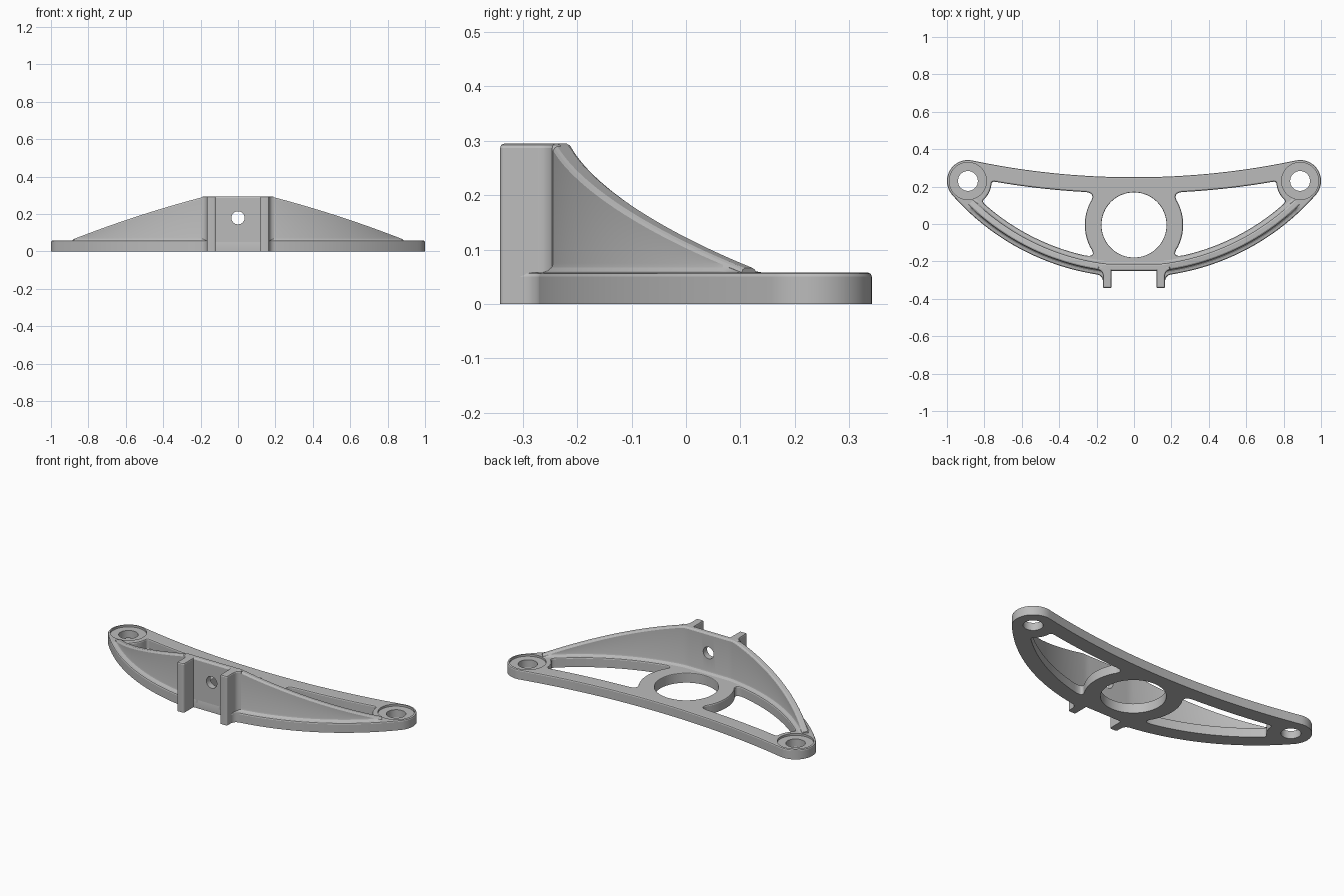
import bpy, bmesh, math
from mathutils import Vector as V

cube = bpy.data.objects.get("Cube")
if cube:
    bpy.data.objects.remove(cube)

grey = bpy.data.materials.new("plain_grey")
grey.use_nodes = True
grey.diffuse_color = (0.5, 0.5, 0.5, 1)
grey.node_tree.nodes["Principled BSDF"].inputs["Base Color"].default_value = (0.5, 0.5, 0.5, 1)

PLATE, TOP = 0.058, 0.295            # plate thickness, overall height
BOSS, BOSS_R = V((0.888, 0.23)), 0.112
FRONT, FRONT_R = V((0, 1.006)), 1.291  # centre of the front arcs
BACK = V((0, 4.41))                    # centre of the back arcs
RING = V((0, -0.005))


def finish(name, bm):
    bmesh.ops.recalc_face_normals(bm, faces=bm.faces)
    mesh = bpy.data.meshes.new(name)
    bm.to_mesh(mesh)
    bm.free()
    obj = bpy.data.objects.new(name, mesh)
    bpy.context.collection.objects.link(obj)
    mesh.materials.append(grey)
    return obj


def smooth(obj):
    bpy.ops.object.select_all(action='DESELECT')
    obj.select_set(True)
    bpy.context.view_layer.objects.active = obj
    bpy.ops.object.shade_smooth_by_angle(angle=math.radians(20))


def arc(centre, p, q, n=24):
    """Points from p to q, turning the short way round centre."""
    a, b = V(p) - centre, V(q) - centre
    start = math.atan2(a.y, a.x)
    turn = math.remainder(math.atan2(b.y, b.x) - start, math.tau)
    pts = []
    for i in range(n + 1):
        t = i / n
        r = a.length + (b.length - a.length) * t
        pts.append(centre + r * V((math.cos(start + turn * t), math.sin(start + turn * t))))
    return pts


def circle(centre, r, n=64):
    return [centre + r * V((math.cos(math.tau * i / n), math.sin(math.tau * i / n))) for i in range(n)]


def mirror(pts):
    return [V((-p.x, p.y)) for p in reversed(pts)]


def bend(p, c, q, n=8):
    return [p * (1 - t) ** 2 + c * 2 * t * (1 - t) + q * t * t for t in (i / n for i in range(n + 1))]


def rounded(edges, trims):
    """Join edge polylines into a loop, rounding the corner at each end."""
    cut = []
    for i, e in enumerate(edges):
        a, b = trims[i - 1], trims[i]
        cut.append([p for p in e if (p - e[0]).length > a and (p - e[-1]).length > b])
    loop = []
    for i, e in enumerate(cut):
        loop += e[1:-1] + bend(e[-1], edges[i][-1], cut[(i + 1) % len(cut)][0])
    return loop


def inset(loop, d):
    """Move a loop to its left by d."""
    out = []
    for i, p in enumerate(loop):
        a = (p - loop[i - 1]).normalized()
        b = (loop[(i + 1) % len(loop)] - p).normalized()
        n = V((-a.y - b.y, a.x + b.x)).normalized()
        out.append(p + n * d)
    return out


def soft_edge(h, r=0.008):
    return [(0, 0), (0, h - r), (r * 0.3, h - r * 0.3), (r, h)]


def slab(name, outer, profile, holes=()):
    """Upright slab: each loop climbs its own (inset, height) profile."""
    bm = bmesh.new()
    ends = ([], [])
    for k, (loop, prof) in enumerate([(outer, profile)] + list(holes)):
        area = sum(loop[i - 1].cross(p) for i, p in enumerate(loop))
        if (area > 0) != (k == 0):
            loop = loop[::-1]
        rows = [[bm.verts.new((p.x, p.y, z)) for p in inset(loop, d)] for d, z in prof]
        n = len(loop)
        for lo, hi in zip(rows, rows[1:]):
            for i in range(n):
                bm.faces.new((lo[i - 1], lo[i], hi[i], hi[i - 1]))
        for side, row in zip(ends, (rows[0], rows[-1])):
            side += [bm.edges.get((row[i - 1], row[i])) for i in range(n)]
    for side in ends:
        bmesh.ops.triangle_fill(bm, use_beauty=True, edges=side)
    return finish(name, bm)


# Base plate outline: back arc, round ends, front arc, flat mounting face
tip_back = BOSS + (BACK - BOSS).normalized() * BOSS_R
tip_front = BOSS + (BOSS - FRONT).normalized() * BOSS_R
corner = V((0.125, FRONT.y - math.sqrt(FRONT_R ** 2 - 0.125 ** 2)))
half = (arc(BACK, (0, 0.25), tip_back)[1:] + arc(BOSS, tip_back, tip_front)[1:]
        + arc(FRONT, tip_front, corner, 40)[1:] + [V((0.125, -0.25))])
outline = [V((0, 0.25))] + half + mirror(half)

# Lightening slots between the ring, the back bar, the bosses and the front bar
a, b, c, d = V((0.198, 0.168)), V((0.762, 0.229)), V((0.815, 0.121)), V((0.195, -0.181))
slot = rounded([arc(BACK, a, b, 120), arc(BOSS, b, c, 60), arc(FRONT, c, d, 120), arc(RING, d, a, 100)],
               [0.018, 0.02, 0.065, 0.065])

seat = [(0, 0), (0, 0.046), (0.046, 0.046), (0.046, PLATE)]
holes = [(slot, soft_edge(PLATE)), (mirror(slot), soft_edge(PLATE)),
         (circle(RING, 0.174), soft_edge(PLATE, 0.004)),
         (circle(BOSS, 0.053), seat), (circle(V((-BOSS.x, BOSS.y)), 0.053), seat)]
smooth(slab("base_plate", outline, soft_edge(PLATE), holes))

# Curved upright wall, filleted into the plate and sloping down to both ends
R_OUT, R_IN, T_END, STEPS = 1.265, 1.228, 0.775, 120
bm = bmesh.new()
rows = []
for i in range(STEPS + 1):
    t = T_END * (2 * i / STEPS - 1)
    run = max(0, abs(1.245 * math.sin(t)) - 0.17)
    h = TOP - 0.26 * run - 0.095 * run * run
    foot = [(0.015, 0.03), (0.015, PLATE), (0.007, 0.061), (0.002, 0.067), (0, 0.075)]
    crown = [(0, h - 0.008), (-0.003, h - 0.003), (-0.008, h)]
    side = [(g, min(z, h - 0.008)) for g, z in foot] + crown
    section = [(R_OUT + g, z) for g, z in side] + [(R_IN - g, z) for g, z in reversed(side)]
    row = []
    for r, z in section:
        x, y = r * math.sin(t), FRONT.y - r * math.cos(t)
        if abs(x) < 0.15:
            y = max(y, -0.25 + max(0, R_OUT - r))
        row.append(bm.verts.new((x, y, z)))
    rows.append(row)
for p, q in zip(rows, rows[1:]):
    for i in range(len(p)):
        bm.faces.new((p[i - 1], p[i], q[i], q[i - 1]))
bm.faces.new(rows[0])
bm.faces.new(rows[-1])
wall = finish("curved_wall", bm)

# Round bolt hole through the middle of the wall
bpy.ops.mesh.primitive_cylinder_add(vertices=40, radius=0.035, depth=0.3,
                                    location=(0, -0.23, 0.18), rotation=(math.pi / 2, 0, 0))
cutter = bpy.context.object
cutter.name = "bolt_hole_cutter"
cutter.hide_render = True
cutter.data.materials.append(grey)
mod = wall.modifiers.new("bolt_hole", 'BOOLEAN')
mod.operation, mod.solver, mod.object = 'DIFFERENCE', 'EXACT', cutter
bpy.context.view_layer.objects.active = wall
bpy.ops.object.modifier_apply(modifier=mod.name)
bpy.data.objects.remove(cutter)
smooth(wall)

# Two upright ribs, each flaring into the wall and, lower down, into the plate
tip = (bend(V((0.12, -0.333)), V((0.12, -0.342)), V((0.129, -0.342)), 4)
       + bend(V((0.157, -0.342)), V((0.166, -0.342)), V((0.166, -0.333)), 4))
for label, flip in (("left", False), ("right", True)):
    for part, h, start, end in (("rib", TOP, -0.277, V((0.192, -0.246))),
                                ("rib_foot", PLATE, -0.307, V((0.205, -0.268)))):
        flare = bend(V((0.166, start)), V((0.168, end.y - 0.005)), end)
        shape = [V((0.12, -0.23))] + tip + flare + [V((end.x, -0.23))]
        smooth(slab(label + "_" + part, mirror(shape) if flip else shape, soft_edge(h)))
